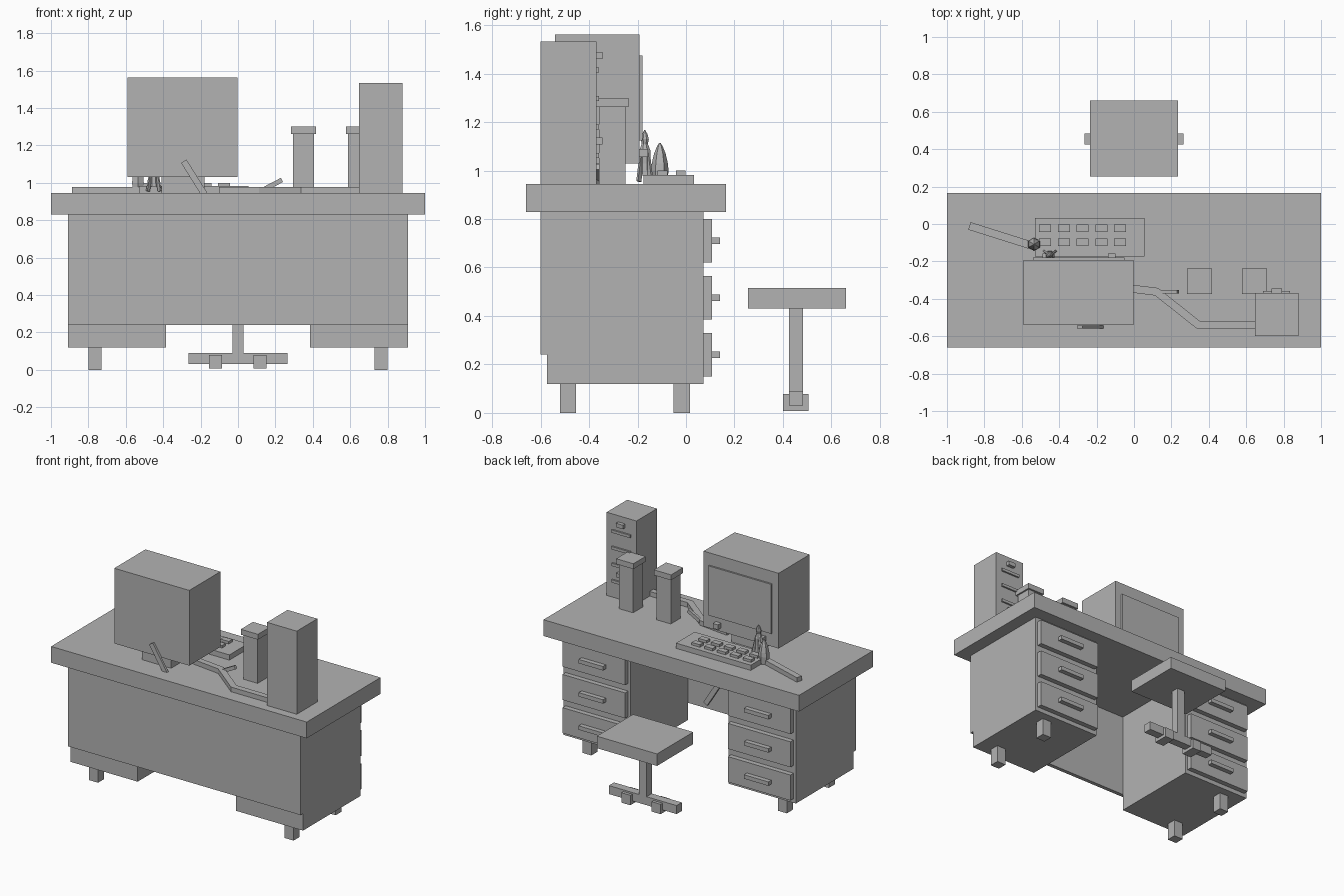
import bpy, bmesh, math
from mathutils import Vector, Matrix

if "Cube" in bpy.data.objects:
    bpy.data.objects.remove(bpy.data.objects["Cube"])

grey = bpy.data.materials.new("plain_grey")
grey.diffuse_color = (0.45, 0.45, 0.45, 1)
grey.use_nodes = True
grey.node_tree.nodes["Principled BSDF"].inputs["Base Color"].default_value = grey.diffuse_color


def finish(name, bm):
    bmesh.ops.recalc_face_normals(bm, faces=bm.faces)
    me = bpy.data.meshes.new(name)
    bm.to_mesh(me)
    bm.free()
    me.materials.append(grey)
    ob = bpy.data.objects.new(name, me)
    bpy.context.collection.objects.link(ob)
    return ob


def box(name, x0, x1, y0, y1, z0, z1):
    bm = bmesh.new()
    m = Matrix.Translation(((x0 + x1) / 2, (y0 + y1) / 2, (z0 + z1) / 2))
    m = m @ Matrix.Diagonal((x1 - x0, y1 - y0, z1 - z0, 1))
    bmesh.ops.create_cube(bm, size=1, matrix=m)
    return finish(name, bm)


def bar(name, a, b, side, width, thick):
    """Rectangular bar from a to b, 'side' is the direction of its width."""
    a, b = Vector(a), Vector(b)
    d = (b - a).normalized()
    n = d.cross(Vector(side)).normalized()
    s = n.cross(d)
    bm = bmesh.new()
    m = Matrix((d, s, n)).transposed().to_4x4()
    m = Matrix.Translation((a + b) / 2) @ m
    m = m @ Matrix.Diagonal(((b - a).length, width, thick, 1))
    bmesh.ops.create_cube(bm, size=1, matrix=m)
    return finish(name, bm)


def strip(name, pts, width, z0, z1):
    """Flat mitred strip that follows points on the desk."""
    pts = [Vector(p) for p in pts]
    bm = bmesh.new()
    rings = []
    for i, p in enumerate(pts):
        d0 = (p - pts[i - 1]).normalized() if i else (pts[1] - p).normalized()
        d1 = (pts[i + 1] - p).normalized() if i < len(pts) - 1 else d0
        t = (d0 + d1).normalized()
        n = Vector((-t.y, t.x)) * (width / 2 / t.dot(d0))
        l, r = p + n, p - n
        rings.append([bm.verts.new((q.x, q.y, z)) for q, z in
                      ((l, z0), (r, z0), (r, z1), (l, z1))])
    for a, b in zip(rings, rings[1:]):
        for k in range(4):
            bm.faces.new((a[k], a[(k + 1) % 4], b[(k + 1) % 4], b[k]))
    bm.faces.new(rings[0])
    bm.faces.new(rings[-1])
    return finish(name, bm)


def turned(name, x, y, profile, sides):
    """Stacked polygon rings from (radius, height) pairs."""
    bm = bmesh.new()
    rings = []
    for r, z in profile:
        rings.append([bm.verts.new((x + r * math.cos(math.tau * (k + .5) / sides),
                                    y + r * math.sin(math.tau * (k + .5) / sides), z))
                      for k in range(sides)])
    for a, b in zip(rings, rings[1:]):
        for k in range(sides):
            bm.faces.new((a[k], a[(k + 1) % sides], b[(k + 1) % sides], b[k]))
    bm.faces.new(rings[0])
    bm.faces.new(rings[-1])
    return finish(name, bm)


# Desk
TOP = 0.945
box("desk_top", -1, 1, -0.66, 0.165, 0.83, TOP)
box("front_panel", -0.91, 0.91, -0.60, -0.573, 0.24, 0.83)
for s, side in ((-1, "left"), (1, "right")):
    c = s * 0.647
    box(side + "_pedestal", c - 0.263, c + 0.263, -0.573, 0.072, 0.12, 0.83)
    for y in (-0.487, -0.018):
        box(side + "_leg", s * 0.765 - 0.035, s * 0.765 + 0.035,
            y - 0.034, y + 0.034, 0, 0.12)
    for z in (0.24, 0.475, 0.71):
        box(side + "_drawer", c - 0.245, c + 0.245, 0.072, 0.107, z - 0.09, z + 0.09)
        box(side + "_drawer_handle", c - 0.095, c + 0.095, 0.107, 0.14, z - 0.014, z + 0.014)

# Stool
box("stool_seat", -0.235, 0.235, 0.255, 0.66, 0.43, 0.515)
box("stool_post", -0.03, 0.03, 0.425, 0.483, 0.09, 0.43)
box("stool_base", -0.265, 0.265, 0.425, 0.483, 0.03, 0.09)
for x in (-0.12, 0.117):
    box("stool_foot", x - 0.035, x + 0.035, 0.40, 0.505, 0.008, 0.078)

# Monitor
box("monitor_body", -0.59, -0.003, -0.54, -0.192, 1.03, 1.562)
box("monitor_screen", -0.54, -0.05, -0.192, -0.18, 1.125, 1.475)
box("monitor_stand", -0.41, -0.18, -0.49, -0.25, TOP, 1.03)
for x in (-0.12, -0.47):
    box("monitor_knob", x - 0.02, x + 0.02, -0.192, -0.157, 1.055, 1.09)

# Keyboard
box("keyboard", -0.53, 0.055, -0.175, 0.033, TOP, 0.982)
for i in range(5):
    for y in (-0.097, -0.022):
        x = -0.475 + 0.1 * i
        box("key", x - 0.032, x + 0.032, y - 0.02, y + 0.02, 0.982, 1.0)

# Computer tower with slots and handles on its back face
box("tower", 0.647, 0.88, -0.60, -0.37, TOP, 1.533)
for i in range(4):
    z = 1.415 - 0.1175 * i
    box("tower_slot", 0.69, 0.835, -0.37, -0.358, z - 0.01, z + 0.01)
for z in (1.475, 1.122):
    box("tower_handle", 0.735, 0.79, -0.37, -0.345, z - 0.014, z + 0.014)

# Lidded canisters
for x in (0.35, 0.645):
    box("canister", x - 0.056, x + 0.056, -0.36, -0.25, TOP, 1.262)
    box("canister_lid", x - 0.067, x + 0.067, -0.373, -0.237, 1.262, 1.30)

# Cable, loose strip and sticks
strip("cable", [(-0.1, -0.335), (0.12, -0.362), (0.345, -0.54), (0.66, -0.54)],
      0.042, TOP, 0.978)
strip("desk_strip", [(-0.88, -0.01), (-0.50, -0.13)], 0.042, TOP, 0.977)
bar("short_stick", (0.12, -0.362, 0.955), (0.235, -0.362, 1.015), (0, 1, 0), 0.02, 0.025)
bar("leaning_pole", (-0.29, -0.551, 1.115), (0.23, -0.551, 0.285), (0, 1, 0), 0.016, 0.034)

# Small desk ornaments: a finned spire and a rounded one
turned("ornament_spire", -0.45, -0.17,
       [(0.028, 0.98), (0.024, 1.03), (0.026, 1.08), (0.014, 1.11),
        (0.018, 1.13), (0.012, 1.15), (0.002, 1.168)], 8)
for k in range(4):
    a = math.tau * (k + 0.5) / 4
    dx, dy = math.cos(a), math.sin(a)
    bar("ornament_fin", (-0.45 + 0.045 * dx, -0.17 + 0.035 * dy, 0.955),
        (-0.45 + 0.012 * dx, -0.17 + 0.012 * dy, 1.09), (-dy, dx, 0), 0.01, 0.02)
turned("ornament_dome", -0.535, -0.108,
       [(0.03, TOP), (0.036, 1.0), (0.033, 1.03), (0.024, 1.07),
        (0.012, 1.1), (0.003, 1.114)], 6)
